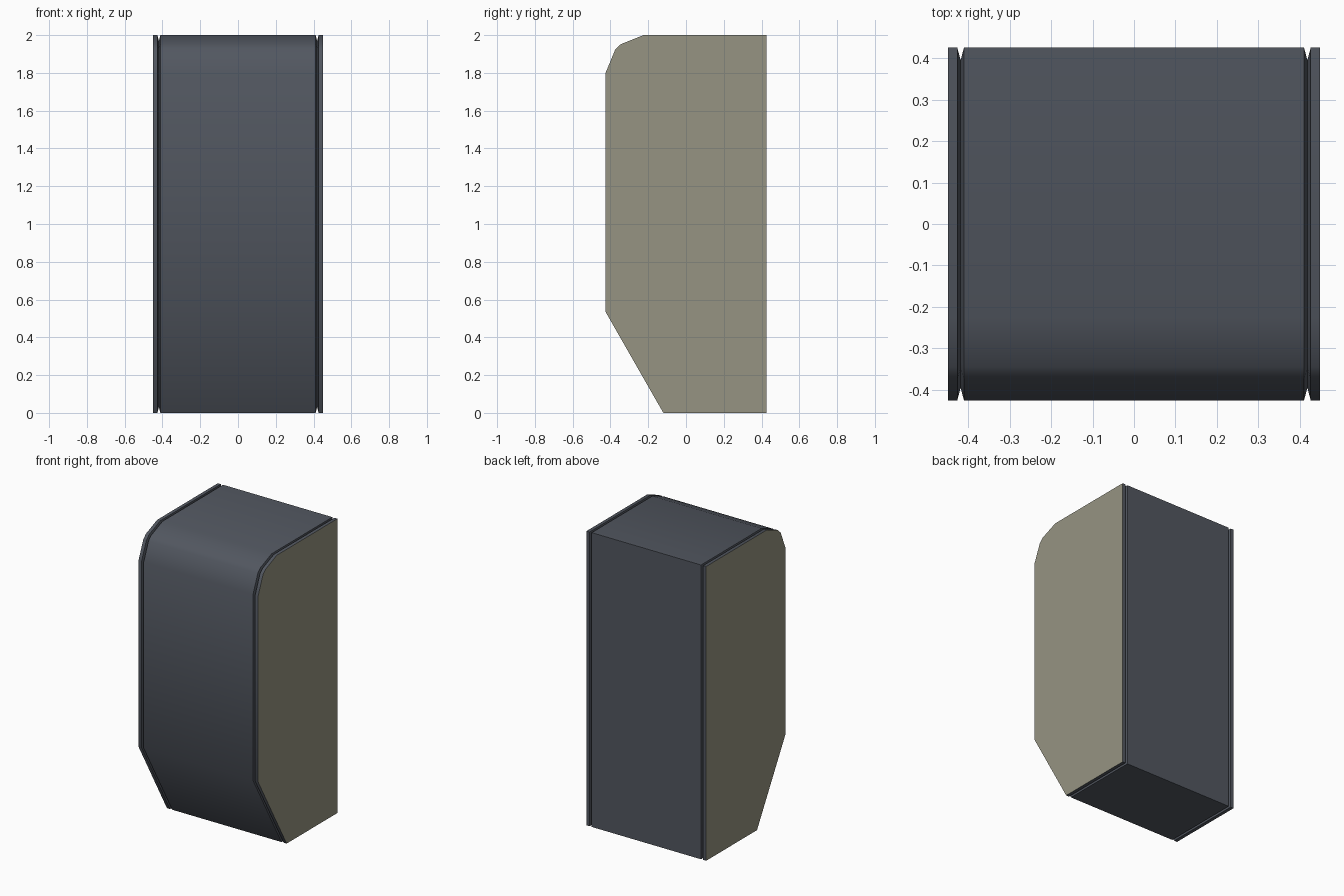
import bpy, bmesh
from mathutils import Vector

if "Cube" in bpy.data.objects:
    bpy.data.objects.remove(bpy.data.objects["Cube"])


def material(name, rgb):
    m = bpy.data.materials.new(name)
    m.diffuse_color = (*rgb, 1)
    m.use_nodes = True
    m.node_tree.nodes["Principled BSDF"].inputs["Base Color"].default_value = m.diffuse_color
    return m


slate = material("slate grey", (0.084, 0.095, 0.117))
beige = material("warm beige", (0.305, 0.296, 0.223))

# Side outline as (y, z), counter-clockwise
PROFILE = [Vector(p) for p in (
    (-0.12, 0), (0.426, 0), (0.426, 2), (-0.225, 2),
    (-0.345, 1.952), (-0.374, 1.925), (-0.426, 1.8), (-0.426, 0.535))]


def inset(points, d):
    """Move every edge of the outline inward by d."""
    out = []
    n = len(points)
    for i, p in enumerate(points):
        a = (p - points[i - 1]).normalized()
        b = (points[(i + 1) % n] - p).normalized()
        na, nb = Vector((-a.y, a.x)), Vector((-b.y, b.x))
        out.append(p + (na + nb) * d / (1 + na.dot(nb)))
    return out


# Cross-sections along x: end rim, V groove, main body, mirrored
half = [(-0.45, 0), (-0.427, 0), (-0.419, 0.03), (-0.411, 0)]
stations = half + [(-x, d) for x, d in reversed(half)]

bm = bmesh.new()
rings = [[bm.verts.new((x, p.x, p.y)) for p in inset(PROFILE, d)]
         for x, d in stations]
n = len(PROFILE)
for r, s in zip(rings, rings[1:]):
    for i in range(n):
        j = (i + 1) % n
        bm.faces.new((r[i], r[j], s[j], s[i]))

# Beige side panels close both ends
for ring in (rings[0], rings[-1]):
    bm.faces.new(ring).material_index = 1
bmesh.ops.recalc_face_normals(bm, faces=bm.faces)

mesh = bpy.data.meshes.new("cabinet_body")
bm.to_mesh(mesh)
bm.free()
mesh.materials.append(slate)
mesh.materials.append(beige)
body = bpy.data.objects.new("cabinet_body", mesh)
bpy.context.collection.objects.link(body)

# Smooth the front bends, keep the back, base and groove edges sharp
bpy.context.view_layer.objects.active = body
body.select_set(True)
bpy.ops.object.shade_smooth_by_angle(angle=0.61)
